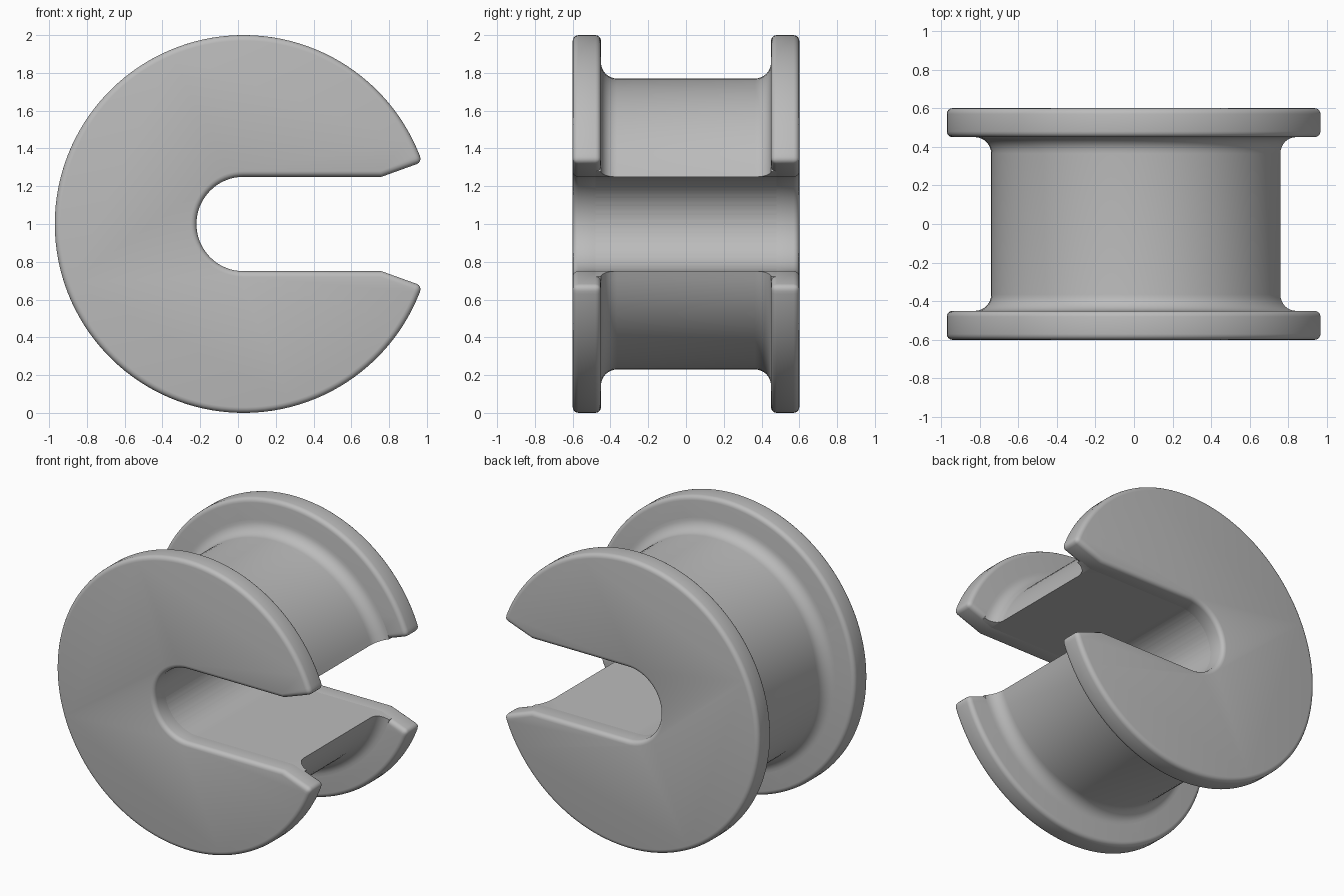
import bpy, bmesh, math
from mathutils import Matrix, Vector

if "Cube" in bpy.data.objects:
    bpy.data.objects.remove(bpy.data.objects["Cube"], do_unlink=True)

CX, CZ = 0.03, 1.0            # axis of the spool
RIM, HUB, BORE = 1.0, 0.77, 0.25
MOUTH = 0.73                  # where the slot starts to flare
SLOPE = 0.36
FLANGE_IN, FLANGE_OUT = 0.45, 0.60
ROUND = 0.03
FILLET = 0.085

gray = bpy.data.materials.new("Plain gray")
gray.use_nodes = True
gray.diffuse_color = (0.5, 0.5, 0.5, 1)
gray.node_tree.nodes["Principled BSDF"].inputs["Base Color"].default_value = (0.5, 0.5, 0.5, 1)


def arc(r, start, end, n):
    return [(r * math.cos(start + (end - start) * i / n),
             r * math.sin(start + (end - start) * i / n)) for i in range(n + 1)]


def slot_path(end_u):
    """Slot edge from the upper mouth, round the bore, to the lower mouth."""
    v = BORE + SLOPE * (end_u - MOUTH)
    bore = arc(BORE, math.pi / 2, 3 * math.pi / 2, 32)
    return [(end_u, v), (MOUTH, BORE)] + bore + [(MOUTH, -BORE), (end_u, -v)]


def finish(name, bm):
    bmesh.ops.recalc_face_normals(bm, faces=bm.faces)
    mesh = bpy.data.meshes.new(name)
    bm.to_mesh(mesh)
    bm.free()
    obj = bpy.data.objects.new(name, mesh)
    bpy.context.collection.objects.link(obj)
    mesh.materials.append(gray)
    return obj


def prism(name, outline, y0, y1):
    bm = bmesh.new()
    face = bm.faces.new([bm.verts.new((CX + u, y0, CZ + v)) for u, v in outline])
    new = bmesh.ops.extrude_face_region(bm, geom=[face])["geom"]
    bmesh.ops.translate(bm, vec=(0, y1 - y0, 0),
                        verts=[g for g in new if isinstance(g, bmesh.types.BMVert)])
    return finish(name, bm)


def smooth(obj, angle):
    bpy.ops.object.select_all(action='DESELECT')
    obj.select_set(True)
    bpy.context.view_layer.objects.active = obj
    for mod in list(obj.modifiers):
        bpy.ops.object.modifier_apply(modifier=mod.name)
    bpy.ops.object.shade_smooth_by_angle(angle=math.radians(angle))


# Flanges: slotted discs with rounded edges
k = BORE - SLOPE * MOUTH      # flare line v = k + SLOPE * u meets the rim
a = 1 + SLOPE ** 2
tip_u = (-SLOPE * k + math.sqrt((SLOPE * k) ** 2 - a * (k * k - RIM ** 2))) / a
tip = math.asin(k + SLOPE * tip_u)
rim = arc(RIM, -tip, tip - 2 * math.pi, 120)
outline = slot_path(tip_u) + rim[1:-1]
for name, y0, y1 in (("front_flange", -FLANGE_OUT, -FLANGE_IN),
                     ("back_flange", FLANGE_IN, FLANGE_OUT)):
    flange = prism(name, outline, y0, y1)
    bevel = flange.modifiers.new("Rounded edges", 'BEVEL')
    bevel.width = ROUND
    bevel.segments = 4
    bevel.limit_method = 'ANGLE'
    bevel.angle_limit = math.radians(40)
    smooth(flange, 35)

# Hub: turned profile with a fillet running into each flange
edge = [(HUB + FILLET + c, FLANGE_IN - FILLET + s)
        for c, s in arc(FILLET, math.pi, math.pi / 2, 8)]
half = edge + [(HUB + FILLET, FLANGE_IN + ROUND), (0, FLANGE_IN + ROUND)]
profile = [(r, -y) for r, y in reversed(half)] + half
bm = bmesh.new()
verts = [bm.verts.new((CX + r, y, CZ)) for r, y in profile]
edges = [bm.edges.new(pair) for pair in zip(verts, verts[1:])]
bmesh.ops.spin(bm, geom=verts + edges, cent=(CX, 0, CZ), axis=(0, 1, 0),
               angle=2 * math.pi, steps=96, use_merge=True)
bmesh.ops.remove_doubles(bm, verts=bm.verts, dist=0.0001)
hub = finish("hub", bm)

# Slot cut through the hub
cutter = prism("slot_cutter", slot_path(1.3), -0.8, 0.8)
cutter.hide_render = True
cut = hub.modifiers.new("Slot", 'BOOLEAN')
cut.operation = 'DIFFERENCE'
cut.solver = 'EXACT'
cut.object = cutter
smooth(hub, 35)
bpy.data.objects.remove(cutter, do_unlink=True)
